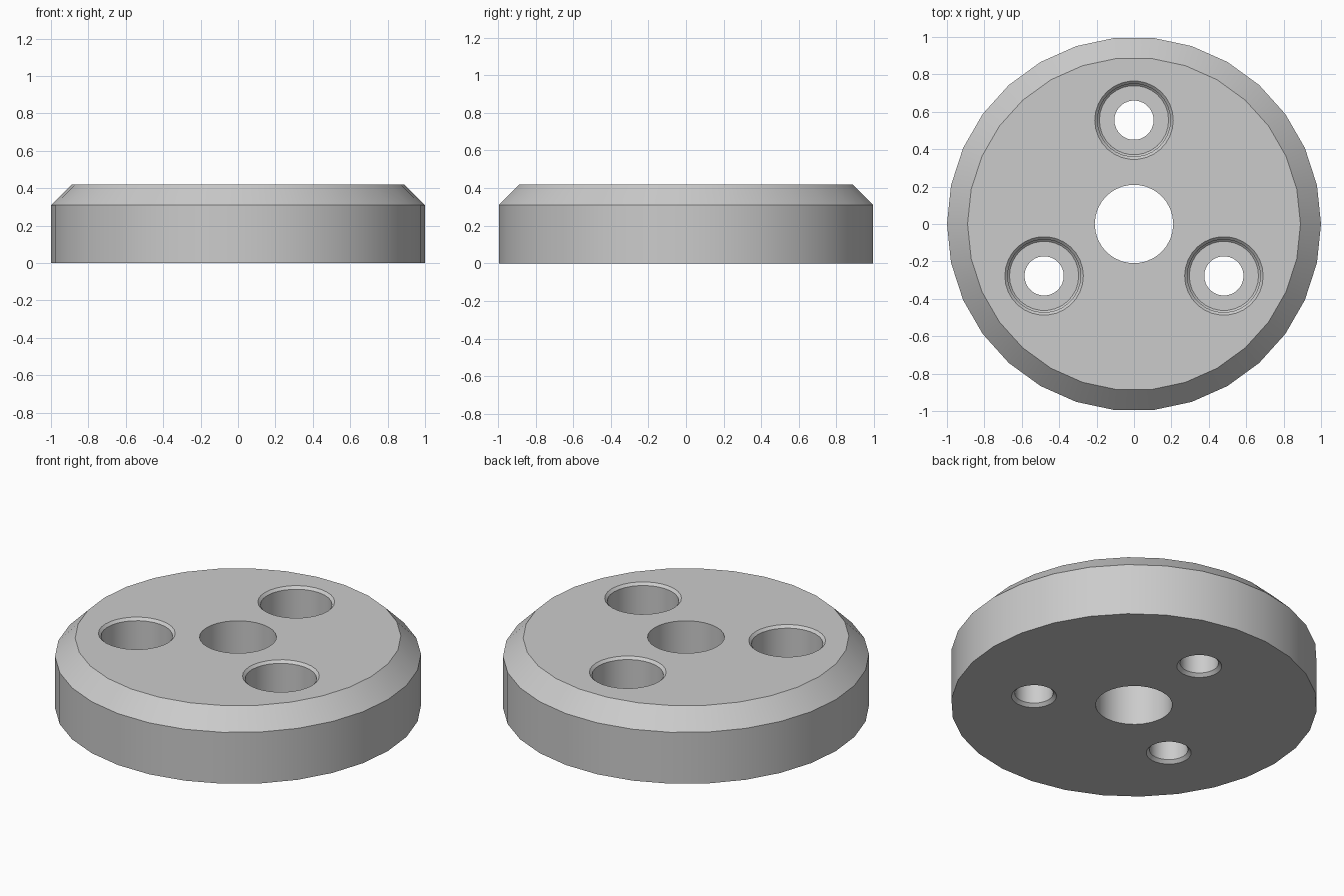
import bpy, bmesh, math

cube = bpy.data.objects.get("Cube")
if cube:
    bpy.data.objects.remove(cube, do_unlink=True)

SIDES = 30
HEIGHT = 0.42
BOLT_RADIUS = 0.555

grey = bpy.data.materials.new("light_grey")
grey.use_nodes = True
colour = (0.6, 0.6, 0.6, 1)
grey.diffuse_color = colour
grey.node_tree.nodes["Principled BSDF"].inputs["Base Color"].default_value = colour


def turned(name, profile, x=0, y=0):
    """Closed solid of revolution from (radius, z) points, bottom to top."""
    bm = bmesh.new()
    rings = []
    for r, z in profile:
        angles = [2 * math.pi * i / SIDES for i in range(SIDES)]
        rings.append([bm.verts.new((r * math.cos(a), r * math.sin(a), z)) for a in angles])
    for low, high in zip(rings, rings[1:]):
        for i in range(SIDES):
            j = (i + 1) % SIDES
            bm.faces.new((low[i], low[j], high[j], high[i]))
    bm.faces.new(rings[0][::-1])
    bm.faces.new(rings[-1])
    mesh = bpy.data.meshes.new(name)
    bm.to_mesh(mesh)
    bm.free()
    mesh.materials.append(grey)
    obj = bpy.data.objects.new(name, mesh)
    obj.location = (x, y, 0)
    bpy.context.collection.objects.link(obj)
    return obj


# Disc with a chamfered top rim
disc = turned("disc", [(1, 0), (1, 0.31), (0.89, HEIGHT)])

# Centre bore
cutters = [turned("bore_cutter", [(0.21, -0.1), (0.21, HEIGHT + 0.1)])]

# Three stepped bolt holes, chamfered at both mouths
hole = [(0.143, -0.02), (0.105, 0.018), (0.105, 0.21), (0.185, 0.21),
        (0.195, 0.22), (0.195, HEIGHT - 0.015), (0.23, HEIGHT + 0.02)]
for i in range(3):
    a = math.radians(90 + 120 * i)
    cutters.append(turned(f"bolt_hole_cutter_{i + 1}", hole,
                          BOLT_RADIUS * math.cos(a), BOLT_RADIUS * math.sin(a)))

# Cut the holes
bpy.context.view_layer.update()
bpy.context.view_layer.objects.active = disc
for cutter in cutters:
    cut = disc.modifiers.new(cutter.name, 'BOOLEAN')
    cut.operation = 'DIFFERENCE'
    cut.solver = 'EXACT'
    cut.object = cutter
    bpy.ops.object.modifier_apply(modifier=cut.name)
    bpy.data.objects.remove(cutter, do_unlink=True)

# Smooth round walls, sharp rims
bpy.ops.object.select_all(action='DESELECT')
disc.select_set(True)
bpy.ops.object.shade_smooth_by_angle(angle=math.radians(30))
